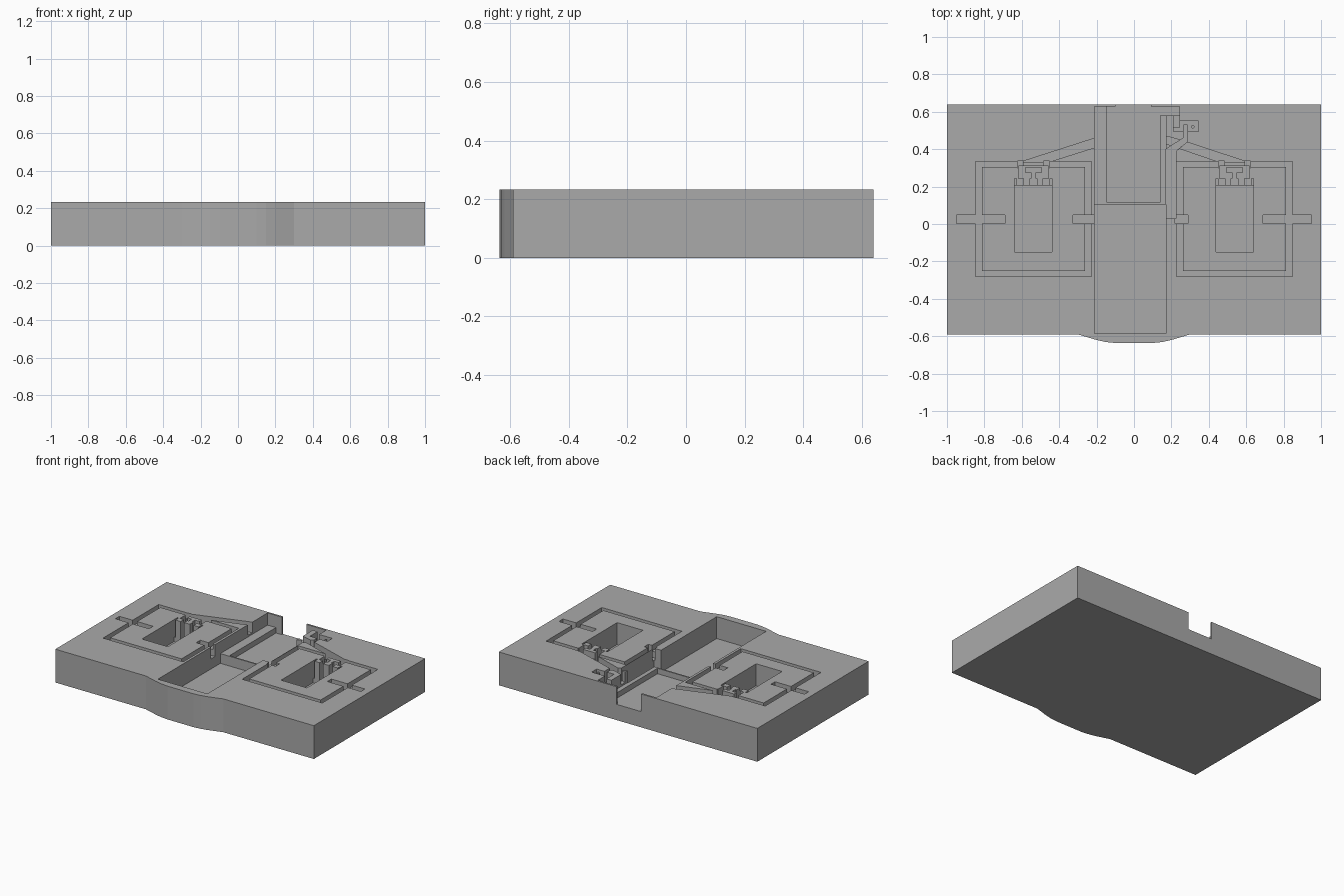
import bpy, bmesh

TOP = 0.233
old = bpy.data.objects.get("Cube")
if old:
    bpy.data.objects.remove(old, do_unlink=True)

grey = bpy.data.materials.new("plain_grey")
grey.use_nodes = True
grey.diffuse_color = (0.4, 0.4, 0.4, 1)
grey.node_tree.nodes["Principled BSDF"].inputs["Base Color"].default_value = (0.4, 0.4, 0.4, 1)


def prism(name, points, low, high):
    """Extrude a flat outline between two heights."""
    bm = bmesh.new()
    face = bm.faces.new([bm.verts.new((x, y, low)) for x, y in points])
    moved = bmesh.ops.extrude_face_region(bm, geom=[face])["geom"]
    bmesh.ops.translate(bm, vec=(0, 0, high - low),
                        verts=[v for v in moved if isinstance(v, bmesh.types.BMVert)])
    bmesh.ops.recalc_face_normals(bm, faces=bm.faces)
    mesh = bpy.data.meshes.new(name)
    bm.to_mesh(mesh)
    bm.free()
    mesh.materials.append(grey)
    ob = bpy.data.objects.new(name, mesh)
    bpy.context.collection.objects.link(ob)
    return ob


def rect(x0, x1, y0, y1):
    return [(x0, y0), (x1, y0), (x1, y1), (x0, y1)]


# Slab with a shallow bulge on its front edge
bulge = [(0.3, -0.59), (0.25, -0.605), (0.2, -0.62), (0.15, -0.631), (0.1, -0.636)]
slab = prism("base_slab", [(-1, 0.64), (-1, -0.59)] + [(-x, y) for x, y in bulge]
             + bulge[::-1] + [(1, -0.59), (1, 0.64)], 0, TOP)


def cut(points, floor):
    """Sink a pocket with this outline down to the floor height."""
    cutter = prism("pocket_cutter", points, floor, TOP + 0.1)
    cutter.hide_render = True
    mod = slab.modifiers.new("pocket", "BOOLEAN")
    mod.operation = "DIFFERENCE"
    mod.solver = "EXACT"
    mod.object = cutter
    bpy.context.view_layer.objects.active = slab
    bpy.ops.object.modifier_apply(modifier=mod.name)
    bpy.data.objects.remove(cutter, do_unlink=True)


# Central pockets: front bay, stepped rear bay and rear opening
FLOOR, LEDGE, INNER, GROOVE = 0.08, 0.148, 0.11, 0.193
cut(rect(-0.21, 0.172, -0.585, 0.105), FLOOR)
cut(rect(-0.21, 0.172, 0.1, 0.627), LEDGE)
cut(rect(-0.145, 0.14, 0.115, 0.627), INNER)
cut(rect(0.13, 0.242, 0.58, 0.627), INNER)
cut(rect(-0.1, 0.09, 0.6, 0.7), INNER)

# Wire path up the side of the bay to the small connector recess
cut([(0.17, 0.03), (0.225, 0.03), (0.225, 0.39), (0.285, 0.44), (0.285, 0.53),
     (0.265, 0.53), (0.265, 0.46), (0.17, 0.4)], 0.1)
cut(rect(0.21, 0.345, 0.495, 0.55), 0.165)
cut(rect(0.21, 0.242, 0.515, 0.6), 0.14)
cut([(0.172, 0.47), (0.17, 0.43), (0.255, 0.4), (0.28, 0.44)], 0.16)

# Slanted channels from the bay to each side
cut([(-0.2, 0.462), (-0.2, 0.412), (-0.46, 0.33), (-0.61, 0.33)], 0.16)
cut([(0.27, 0.442), (0.25, 0.402), (0.46, 0.33), (0.61, 0.33)], 0.16)

for side, s in (("right", -1), ("left", 1)):
    c = 0.538 * s

    def box(x0, x1, y0, y1):
        return rect(c + x0, c + x1, y0, y1)

    # Square ring groove
    for bar in (box(-0.31, -0.276, -0.28, 0.335), box(0.276, 0.31, -0.28, 0.335),
                box(-0.3, 0.3, -0.28, -0.25), box(-0.3, 0.3, 0.305, 0.335)):
        cut(bar, GROOVE)

    # Tab slots across the groove
    xa, xb = sorted((0.69 * s, 0.95 * s))
    cut(rect(xa, xb, 0.002, 0.047), 0.185)
    xa, xb = (-0.325, -0.2) if s < 0 else (0.22, 0.29)
    cut(rect(xa, xb, 0.002, 0.047), 0.15)

    # Deep well with a contact chamber behind it
    cut(box(-0.1, 0.1, -0.15, 0.205), FLOOR)
    cut(box(-0.1, 0.1, 0.2, 0.242), 0.11)
    cut(box(-0.08, 0.08, 0.23, 0.31), 0.11)
    for x in (-0.07, 0.07):
        cut(box(x - 0.015, x + 0.015, 0.3, 0.338), 0.14)

    # Contact posts standing in the chamber
    post = [(-0.022, 0.205), (0.022, 0.205), (0.022, 0.242), (0.013, 0.242),
            (0.013, 0.275), (0.046, 0.275), (0.046, 0.302), (-0.046, 0.302),
            (-0.046, 0.275), (-0.013, 0.275), (-0.013, 0.242), (-0.022, 0.242)]
    prism(side + "_contact_post", [(c + x, y) for x, y in post], FLOOR, TOP)
    for n, x in (("inner", -0.07), ("outer", 0.07)):
        prism(f"{side}_{n}_side_post", box(x - 0.02, x + 0.02, 0.205, 0.242), FLOOR, TOP)

# Peg in the connector recess
bpy.ops.mesh.primitive_cylinder_add(vertices=16, radius=0.009, depth=0.1,
                                    location=(0.315, 0.52, 0.175))
peg = bpy.context.object
peg.name = "connector_peg"
peg.data.materials.append(grey)
